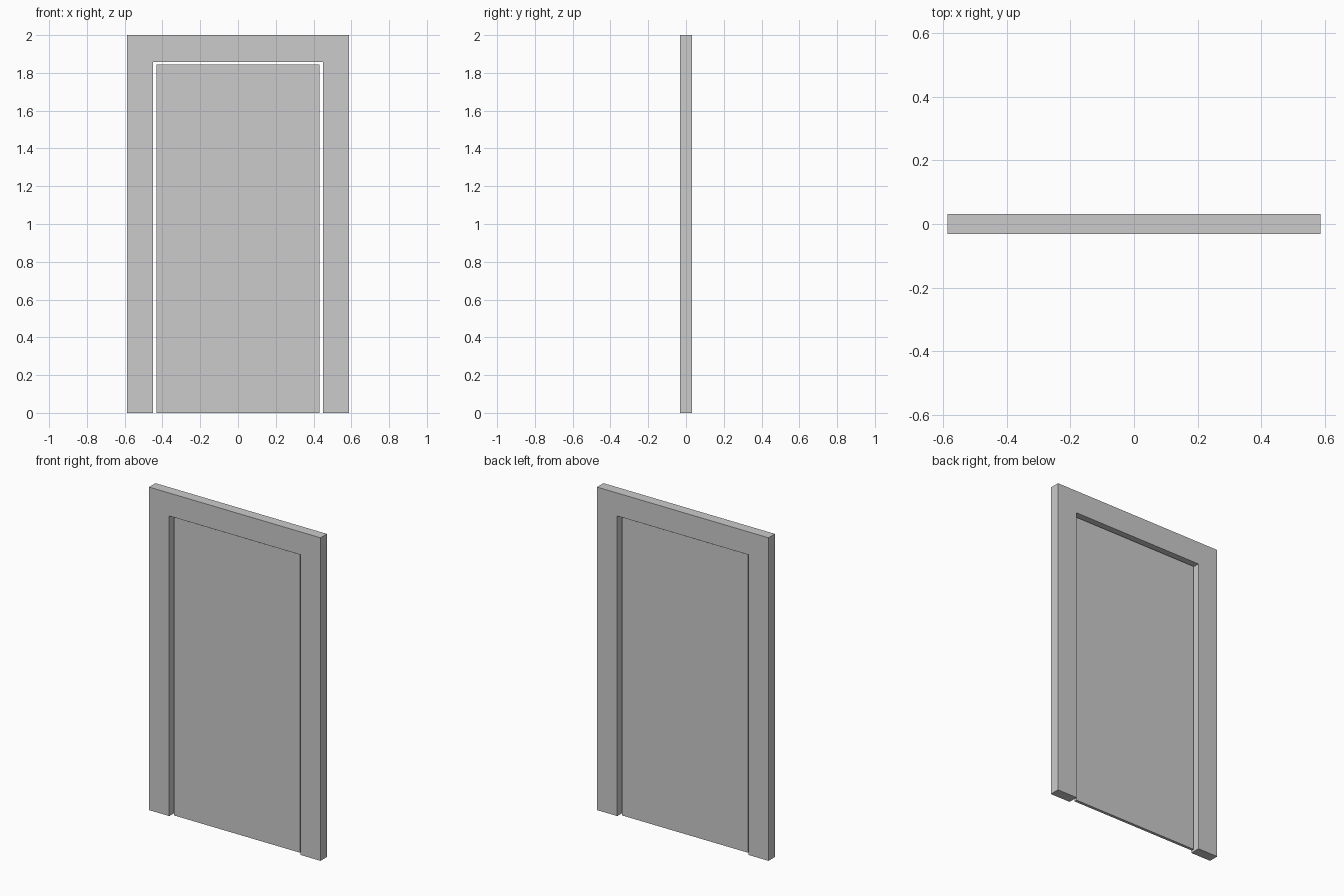
import bpy, bmesh

if "Cube" in bpy.data.objects:
    bpy.data.objects.remove(bpy.data.objects["Cube"])


def slab(name, profile, depth):
    """Extrude a front (x, z) outline evenly about y = 0."""
    bm = bmesh.new()
    face = bm.faces.new([bm.verts.new((x, -depth / 2, z)) for x, z in profile])
    out = bmesh.ops.extrude_face_region(bm, geom=[face])
    verts = [v for v in out["geom"] if isinstance(v, bmesh.types.BMVert)]
    bmesh.ops.translate(bm, verts=verts, vec=(0, depth, 0))
    bmesh.ops.recalc_face_normals(bm, faces=bm.faces)
    mesh = bpy.data.meshes.new(name)
    bm.to_mesh(mesh)
    bm.free()
    obj = bpy.data.objects.new(name, mesh)
    bpy.context.collection.objects.link(obj)
    return obj


def mirrored(half):
    """Complete a right-hand outline with its left-hand mirror."""
    return half + [(-x, z) for x, z in reversed(half)]


# Frame: two jambs and the header in one piece
slab("door_frame", mirrored([(0.449, 1.858), (0.449, 0), (0.587, 0), (0.587, 2)]), 0.063)

# Thin door leaf, recessed on both sides with a small gap around it
slab("door_panel", mirrored([(0.432, 0), (0.432, 1.845)]), 0.018)
